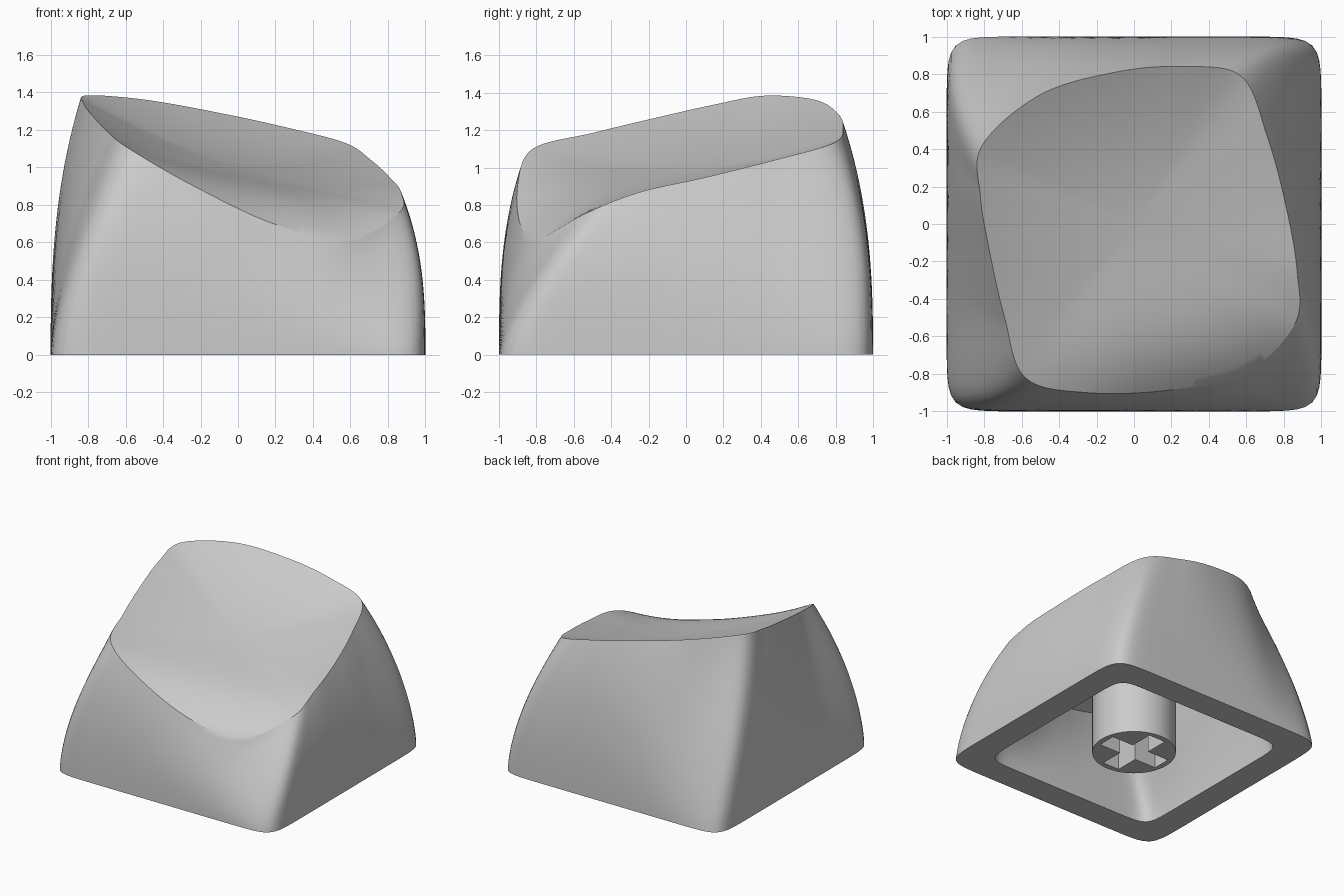
import bpy, bmesh, math
from mathutils import Vector

if "Cube" in bpy.data.objects:
    bpy.data.objects.remove(bpy.data.objects["Cube"])

grey = bpy.data.materials.new("light_grey")
grey.use_nodes = True
COLOUR = (0.6, 0.6, 0.6, 1)
grey.diffuse_color = COLOUR
grey.node_tree.nodes["Principled BSDF"].inputs["Base Color"].default_value = COLOUR

# Top rim, four points per side: x, y, dip below the tilted top plane
RIM = [(-.58, -.82, 0), (-.25, -.9, .1), (.2, -.885, .21), (.6, -.79, .21),
       (.86, -.53, .06), (.87, -.25, 0), (.81, .1, 0), (.71, .47, 0),
       (.57, .79, 0), (.25, .84, 0), (-.1, .81, 0), (-.5, .69, 0),
       (-.81, .42, 0), (-.82, .15, 0), (-.77, -.15, 0), (-.69, -.5, 0)]
SUB = 12
COUNT = len(RIM) * SUB
SCOOP = 0.12


def top_plane(x, y):
    return 1.117 - 0.233 * x + 0.186 * y


def rim_point(i):
    """Closed Catmull-Rom curve through the rim points."""
    k, t = i // SUB, (i % SUB) / SUB
    a, b, c, d = (Vector(RIM[(k + j) % len(RIM)]) for j in (-1, 0, 1, 2))
    return b + 0.5 * t * (c - a + t * (2 * a - 5 * b + 4 * c - d
                                       + t * (3 * (b - c) + d - a)))


def base_point(i, n=14):
    """Square with tight rounded corners."""
    ang = math.radians(225) + math.tau * i / COUNT
    c, s = math.cos(ang), math.sin(ang)
    r = (abs(c) ** n + abs(s) ** n) ** (-1 / n)
    return Vector((r * c, r * s, 0))


def ease(a, b, t):
    """Small insets bulge late, large twisting moves run nearly straight."""
    power = 1.1 + 2.0 * math.exp(-((b - a) / 0.3) ** 2)
    return a + (b - a) * t ** power


rims = [rim_point(i) for i in range(COUNT)]
bases = [base_point(i) for i in range(COUNT)]


def wall_ring(t):
    return [(ease(b.x, r.x, t), ease(b.y, r.y, t), t * (top_plane(r.x, r.y) - r.z))
            for b, r in zip(bases, rims)]


def dish_ring(p):
    return [(r.x * p, r.y * p, top_plane(r.x * p, r.y * p)
             - SCOOP * (1 - p * p) - r.z * p ** 4) for r in rims]


def cavity_ring(t):
    out = []
    for b, r in zip(bases, rims):
        lo, hi = b * 0.78, r * 0.7
        z = t * (top_plane(hi.x, hi.y) - 0.36)
        out.append((ease(lo.x, hi.x, t), ease(lo.y, hi.y, t), z))
    return out


def finish(obj):
    obj.data.materials.append(grey)
    bpy.ops.object.select_all(action='DESELECT')
    obj.select_set(True)
    bpy.context.view_layer.objects.active = obj
    bpy.ops.object.shade_smooth_by_angle(angle=math.radians(30))


def make_object(name, bm):
    bmesh.ops.recalc_face_normals(bm, faces=bm.faces)
    mesh = bpy.data.meshes.new(name)
    bm.to_mesh(mesh)
    bm.free()
    obj = bpy.data.objects.new(name, mesh)
    bpy.context.collection.objects.link(obj)
    return obj


# Cap shell: cavity roof, cavity wall, bottom lip, outer wall, scooped top
rings = [cavity_ring(1 - i / 12) for i in range(13)]
rings += [wall_ring(i / 24) for i in range(25)]
rings += [dish_ring(1 - i / 20) for i in range(1, 20)]
bm = bmesh.new()
loops = [[bm.verts.new(co) for co in ring] for ring in rings]
for lower, upper in zip(loops, loops[1:]):
    for i in range(COUNT):
        j = (i + 1) % COUNT
        bm.faces.new((lower[i], lower[j], upper[j], upper[i]))
for loop, z in ((loops[0], top_plane(0, 0) - 0.36),
                (loops[-1], top_plane(0, 0) - SCOOP)):
    tip = bm.verts.new((0, 0, z))
    for i in range(COUNT):
        bm.faces.new((loop[i], loop[(i + 1) % COUNT], tip))
finish(make_object("cap_shell", bm))


def prism(name, outline, z0, z1):
    bm = bmesh.new()
    face = bm.faces.new([bm.verts.new((x, y, z0)) for x, y in outline])
    top = bmesh.ops.extrude_face_region(bm, geom=[face], use_keep_orig=True)
    verts = [g for g in top["geom"] if isinstance(g, bmesh.types.BMVert)]
    bmesh.ops.translate(bm, verts=verts, vec=(0, 0, z1 - z0))
    return make_object(name, bm)


# Mounting stem with a cross-shaped socket
circle = [(0.315 * math.cos(math.tau * i / 64), 0.315 * math.sin(math.tau * i / 64))
          for i in range(64)]
stem = prism("mounting_stem", circle, 0, 0.82)
L, W = 0.27, 0.075
cross = []
for c, s in ((1, 0), (0, 1), (-1, 0), (0, -1)):
    cross += [(c * x - s * y, s * x + c * y) for x, y in ((L, -W), (L, W), (W, W))]
cutter = prism("socket_cutter", cross, -0.1, 0.42)
cutter.hide_render = True
cut = stem.modifiers.new("socket", 'BOOLEAN')
cut.operation = 'DIFFERENCE'
cut.solver = 'EXACT'
cut.object = cutter
bpy.context.view_layer.objects.active = stem
bpy.ops.object.modifier_apply(modifier=cut.name)
bpy.data.objects.remove(cutter)
finish(stem)
